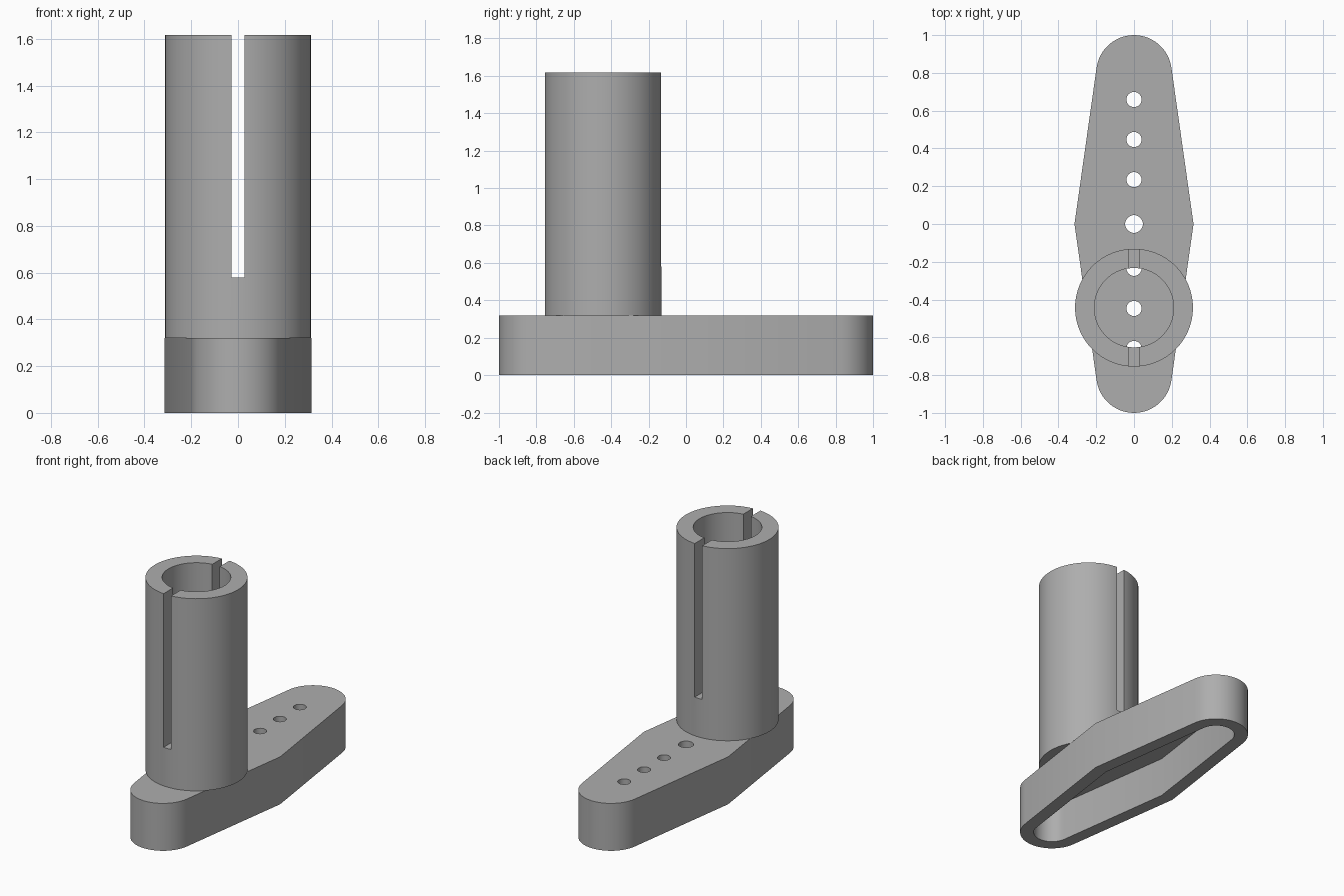
import bpy, bmesh
from math import radians, sin, cos, acos, atan2, hypot, pi

old = bpy.data.objects.get("Cube")
if old:
    bpy.data.objects.remove(old, do_unlink=True)

GREY = (0.42, 0.42, 0.42, 1)
grey = bpy.data.materials.new("plain grey")
grey.use_nodes = True
grey.diffuse_color = GREY
grey.node_tree.nodes["Principled BSDF"].inputs["Base Color"].default_value = GREY

BASE_TOP = 0.32
TUBE_Y = -0.443


def prism(name, outline, z0, z1):
    """Solid extruded upwards from a counter-clockwise outline."""
    bm = bmesh.new()
    bottom = [bm.verts.new((x, y, z0)) for x, y in outline]
    top = [bm.verts.new((x, y, z1)) for x, y in outline]
    bm.faces.new(bottom[::-1])
    bm.faces.new(top)
    n = len(outline)
    for i in range(n):
        j = (i + 1) % n
        bm.faces.new((bottom[i], bottom[j], top[j], top[i]))
    mesh = bpy.data.meshes.new(name)
    bm.to_mesh(mesh)
    bm.free()
    mesh.materials.append(grey)
    obj = bpy.data.objects.new(name, mesh)
    bpy.context.collection.objects.link(obj)
    return obj


def circle(y, r, n):
    return [(r * cos(2 * pi * i / n), y + r * sin(2 * pi * i / n)) for i in range(n)]


def arm_outline(waist, centre, r, steps=24):
    """Wide waist tapering along tangents to a round end at each side."""
    start = acos(r / hypot(waist, centre)) - atan2(centre, waist)
    arc = [start + (pi - 2 * start) * i / steps for i in range(steps + 1)]
    half = [(waist, 0)] + [(r * cos(a), centre + r * sin(a)) for a in arc]
    return half + [(-x, -y) for x, y in half]


def cut(obj, cutters):
    """Subtract the cutters, apply, and remove them."""
    for cutter in cutters:
        cutter.hide_render = True
        mod = obj.modifiers.new("cut", 'BOOLEAN')
        mod.operation = 'DIFFERENCE'
        mod.solver = 'EXACT'
        mod.object = cutter
    graph = bpy.context.evaluated_depsgraph_get()
    mesh = bpy.data.meshes.new_from_object(obj.evaluated_get(graph))
    obj.modifiers.clear()
    obj.data = mesh
    for cutter in cutters:
        bpy.data.objects.remove(cutter, do_unlink=True)


def smooth(obj):
    bpy.ops.object.select_all(action='DESELECT')
    obj.select_set(True)
    bpy.context.view_layer.objects.active = obj
    bpy.ops.object.shade_smooth_by_angle(angle=radians(30))


# Base arm: hollow underneath, with a row of holes through the top plate
base = prism("base_arm", arm_outline(0.315, 0.8, 0.2), 0, BASE_TOP)
cutters = [prism("cavity", arm_outline(0.228, 0.8, 0.115), -0.1, 0.265)]
for k in range(-3, 4):
    radius = 0.04 if k else 0.047
    y = 0.235 * k if abs(k) < 2 else (0.235 + 0.212 * (abs(k) - 1)) * (k / abs(k))
    cutters.append(prism("hole", circle(y, radius, 32), 0.2, 0.4))
cut(base, cutters)
smooth(base)

# Tube: open at both ends, slotted front and back
tube = prism("slotted_tube", circle(TUBE_Y, 0.312, 96), BASE_TOP, 1.617)
bore = prism("bore", circle(TUBE_Y, 0.21, 96), 0.2, 1.8)
w, d = 0.028, 0.5
slot = prism("slot", [(-w, TUBE_Y - d), (w, TUBE_Y - d), (w, TUBE_Y + d), (-w, TUBE_Y + d)], 0.58, 1.8)
cut(tube, [bore, slot])
smooth(tube)
